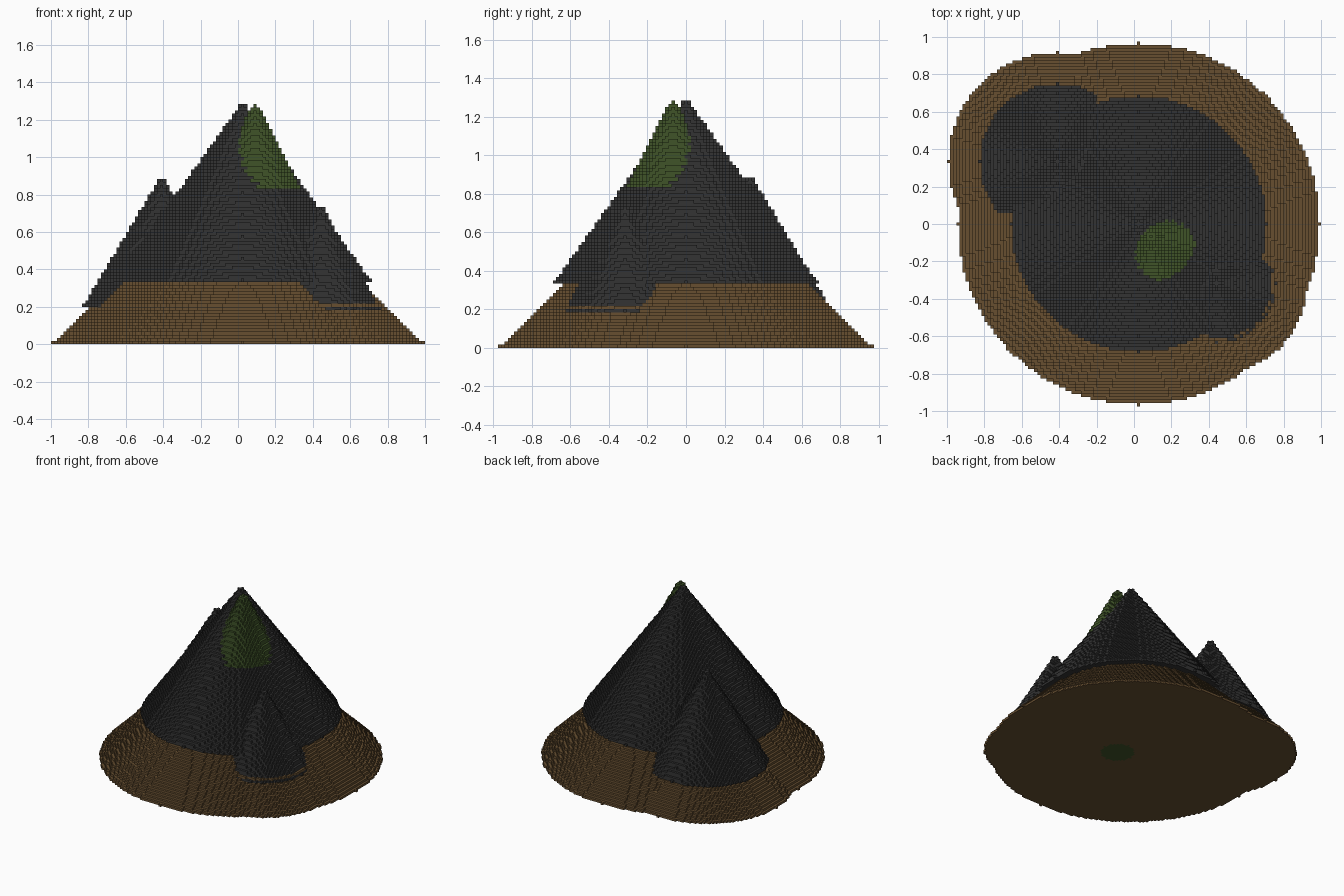
import bpy
import math
from mathutils import Vector

cube = bpy.data.objects.get("Cube")
if cube:
    bpy.data.objects.remove(cube, do_unlink=True)

V = 2 / 120            # edge length of one block
CENTRE = (1.5, 0)      # main summit axis, in blocks


def material(name, rgb):
    m = bpy.data.materials.new(name)
    m.use_nodes = True
    m.diffuse_color = (*rgb, 1)
    bsdf = m.node_tree.nodes["Principled BSDF"]
    bsdf.inputs["Base Color"].default_value = (*rgb, 1)
    bsdf.inputs["Roughness"].default_value = 0.9
    return m


ROCK = material("dark rock", (0.033, 0.033, 0.033))
EARTH = material("brown earth", (0.135, 0.078, 0.030))
MOSS = material("moss green", (0.050, 0.088, 0.022))

cells = {}             # block position -> part name
part_material = {}


def stack(part, mat, cx, cy, z0, z1, r0, r1):
    """Pile round layers of blocks from z0 to z1, tapering from r0 to r1."""
    part_material[part] = mat
    for z in range(z0, z1 + 1):
        r = r0 + (r1 - r0) * (z - z0) / max(1, z1 - z0)
        n = int(r)
        for x in range(-n, n + 1):
            half = int(math.sqrt(r * r - x * x))
            for y in range(-half, half + 1):
                cells[cx + x, cy + y, z] = part


def mountain(name, cx, cy, foot, skirt, rock, top):
    """Earth skirt with a slightly overhanging rock cone on it."""
    stack("earth_skirt", EARTH, cx, cy, 0, skirt - 1, foot, foot - 1.05 * (skirt - 1))
    stack(name, ROCK, cx, cy, skirt, top, rock, 1)


# Three peaks
mountain("main_peak", 0, 0, 58, 20, 41, 76)
mountain("right_rear_peak", -26, 20, 35, 12, 25, 52)
mountain("left_front_peak", 25, -19, 29, 11, 19, 43)

# Earth seam around the small front peak
stack("earth_seam", EARTH, 25, -19, 12, 12, 18.4, 18.4)

# Mossy crag beside the summit, and its root on the underside
stack("moss_crag", MOSS, 4, -4, 50, 76, 14.4, 1)
stack("moss_root", MOSS, 4, -4, 0, 0, 7, 7)

# Keep only the outer faces of the blocks, gathered by part
SIDES = []
for axis in range(3):
    for sign in (-1, 1):
        n, u = Vector((0, 0, 0)), Vector((0, 0, 0))
        n[axis], u[(axis + 1) % 3] = sign, 1
        w = n.cross(u)
        corners = [(n + a * u + b * w + Vector((1, 1, 1))) / 2
                   for a, b in ((-1, -1), (1, -1), (1, 1), (-1, 1))]
        SIDES.append((tuple(int(c) for c in n),
                      [tuple(round(c) for c in p) for p in corners]))

verts = {p: {} for p in part_material}
faces = {p: [] for p in part_material}
for (x, y, z), part in cells.items():
    index = verts[part]
    for (nx, ny, nz), corners in SIDES:
        if (x + nx, y + ny, z + nz) not in cells:
            faces[part].append([index.setdefault((x + a, y + b, z + c), len(index))
                                for a, b, c in corners])

for part, mat in part_material.items():
    mesh = bpy.data.meshes.new(part)
    points = [((x + CENTRE[0] - 0.5) * V, (y + CENTRE[1] - 0.5) * V, z * V)
              for x, y, z in verts[part]]
    mesh.from_pydata(points, [], faces[part])
    mesh.materials.append(mat)
    mesh.update()
    bpy.context.collection.objects.link(bpy.data.objects.new(part, mesh))
